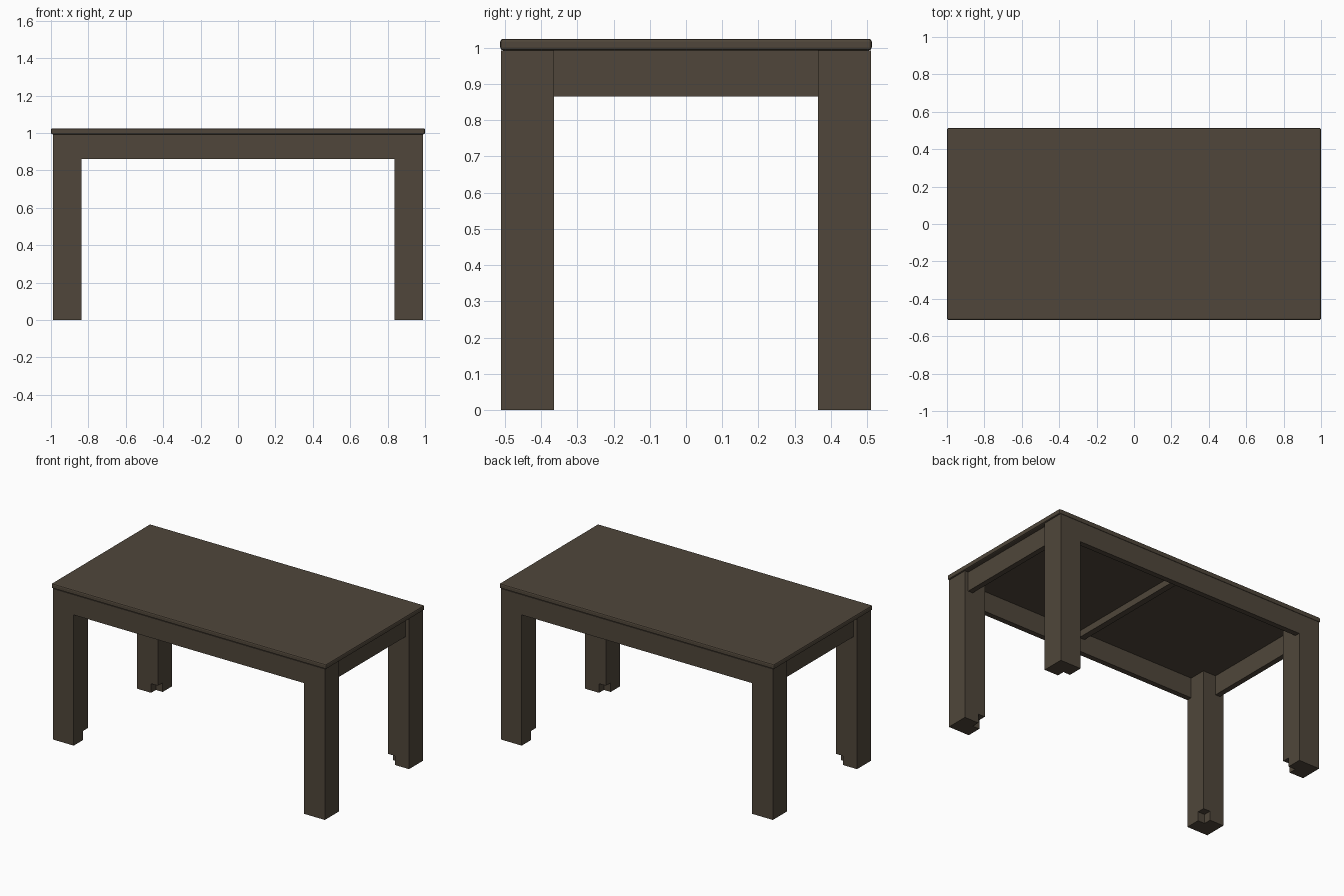
import bpy
import bmesh

cube = bpy.data.objects.get("Cube")
if cube:
    bpy.data.objects.remove(cube, do_unlink=True)

# Single dark wood colour
wood = bpy.data.materials.new("dark_brown_wood")
wood.use_nodes = True
colour = (0.08, 0.062, 0.043, 1)
wood.diffuse_color = colour
wood.node_tree.nodes["Principled BSDF"].inputs["Base Color"].default_value = colour


def make_object(name, bm, bevel):
    bmesh.ops.recalc_face_normals(bm, faces=bm.faces)
    mesh = bpy.data.meshes.new(name)
    bm.to_mesh(mesh)
    bm.free()
    mesh.materials.append(wood)
    obj = bpy.data.objects.new(name, mesh)
    bpy.context.collection.objects.link(obj)
    if bevel:
        mod = obj.modifiers.new("soft_edges", "BEVEL")
        mod.width = bevel
        mod.segments = 2
        mod.limit_method = "ANGLE"
    return obj


def add_prism(bm, outline, z0, z1):
    base = bm.faces.new([bm.verts.new((x, y, z0)) for x, y in outline])
    moved = bmesh.ops.extrude_face_region(bm, geom=[base])["geom"]
    verts = [v for v in moved if isinstance(v, bmesh.types.BMVert)]
    bmesh.ops.translate(bm, verts=verts, vec=(0, 0, z1 - z0))


def rectangle(x0, x1, y0, y1):
    return [(x0, y0), (x1, y0), (x1, y1), (x0, y1)]


def box(name, x, y, z, bevel=0.003):
    bm = bmesh.new()
    add_prism(bm, rectangle(*x, *y), *z)
    return make_object(name, bm, bevel)


TOP_X, TOP_Y, TOP_Z = 1.0, 0.513, 1.025
UNDER = 0.993
LEG_X, LEG_Y = 0.99, 0.511
LEG_IN_X, LEG_IN_Y = 0.838, 0.364
NOTCH, NOTCH_H = 0.05, 0.06
APRON_Z = 0.86

# Table top
box("table_top", (-TOP_X, TOP_X), (-TOP_Y, TOP_Y), (UNDER, TOP_Z), 0.008)

# Legs, each with a small notch at the inner corner of its foot
for sy, row in ((-1, "front"), (1, "back")):
    for sx, side in ((-1, "right"), (1, "left")):
        bm = bmesh.new()
        body = rectangle(LEG_IN_X, LEG_X, LEG_IN_Y, LEG_Y)
        nx, ny = LEG_IN_X + NOTCH, LEG_IN_Y + NOTCH
        foot = [(nx, LEG_IN_Y), (LEG_X, LEG_IN_Y), (LEG_X, LEG_Y),
                (LEG_IN_X, LEG_Y), (LEG_IN_X, ny), (nx, ny)]
        add_prism(bm, [(sx * x, sy * y) for x, y in body], NOTCH_H, UNDER)
        add_prism(bm, [(sx * x, sy * y) for x, y in foot], 0, NOTCH_H)
        make_object(f"{row}_{side}_leg", bm, 0)

# Long aprons sit flush with the legs
for sy, row in ((-1, "front"), (1, "back")):
    y = sorted((sy * LEG_Y, sy * (LEG_Y - 0.035)))
    box(f"{row}_apron", (-LEG_IN_X, LEG_IN_X), y, (APRON_Z, UNDER), 0)

# Short aprons are set back from the outer leg faces
for sx, side in ((-1, "right"), (1, "left")):
    x = sorted((sx * (LEG_X - 0.025), sx * (LEG_X - 0.06)))
    box(f"{side}_apron", x, (-LEG_IN_Y, LEG_IN_Y), (APRON_Z + 0.005, UNDER), 0)

# Brace under the middle of the top
box("centre_brace", (-0.02, 0.02), (-LEG_Y + 0.035, LEG_Y - 0.035), (0.95, UNDER), 0)
